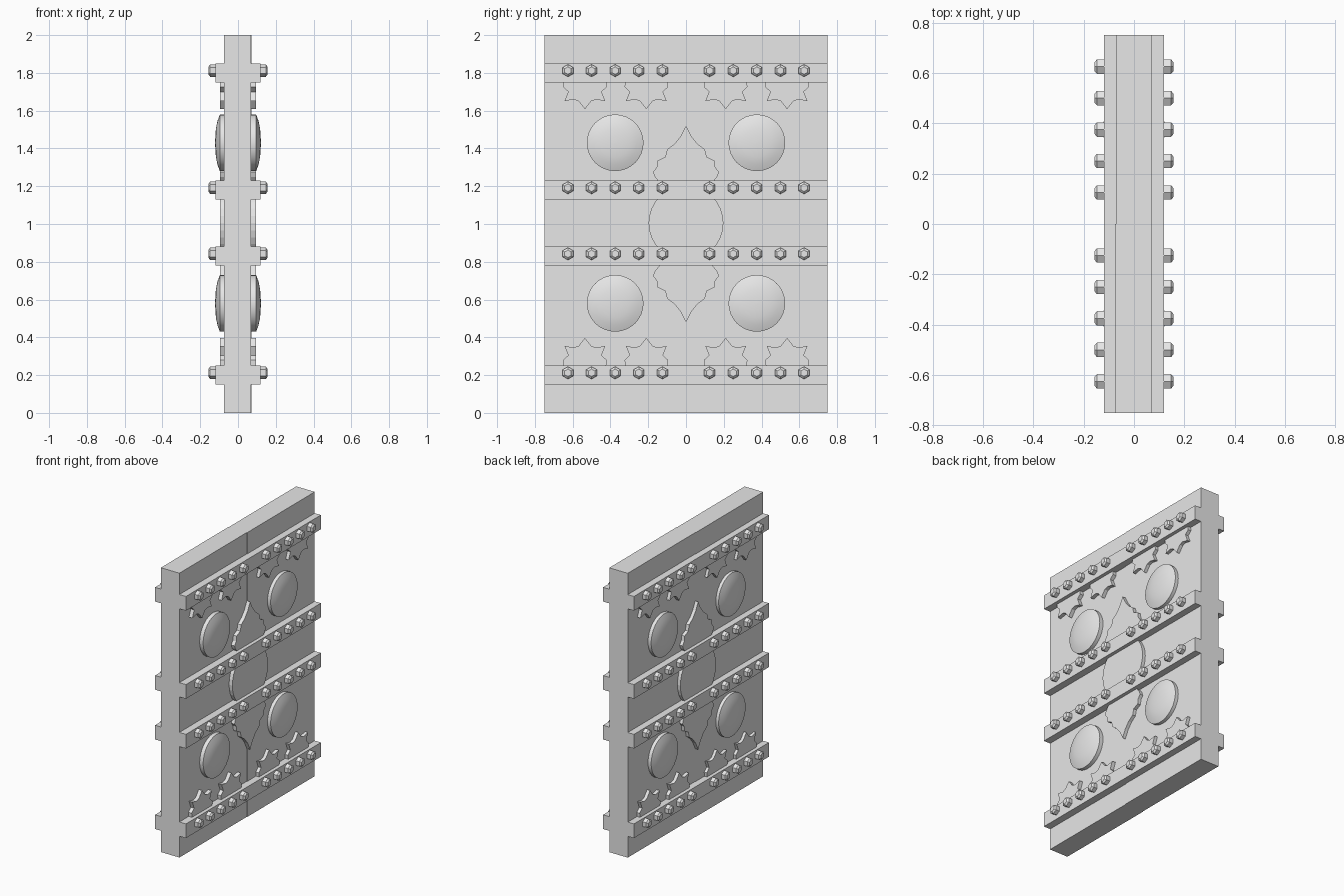
import bpy, bmesh, math
from mathutils import Vector

if "Cube" in bpy.data.objects:
    bpy.data.objects.remove(bpy.data.objects["Cube"])

grey = bpy.data.materials.new("plain_grey")
grey.use_nodes = True
COLOUR = (0.8, 0.8, 0.8, 1)
grey.diffuse_color = COLOUR
grey.node_tree.nodes["Principled BSDF"].inputs["Base Color"].default_value = COLOUR

FACE = 0.072     # half thickness of the slab
RELIEF = 0.095   # height of the flat ornaments


def finish(name, bm, smooth=False):
    bmesh.ops.recalc_face_normals(bm, faces=bm.faces[:])
    mesh = bpy.data.meshes.new(name)
    bm.to_mesh(mesh)
    bm.free()
    mesh.materials.append(grey)
    ob = bpy.data.objects.new(name, mesh)
    bpy.context.collection.objects.link(ob)
    if smooth:
        bpy.ops.object.select_all(action="DESELECT")
        ob.select_set(True)
        bpy.context.view_layer.objects.active = ob
        bpy.ops.object.shade_smooth_by_angle(angle=math.radians(30))
    return ob


def box(name, lo, hi):
    bm = bmesh.new()
    bmesh.ops.create_cube(bm, size=1)
    lo, hi = Vector(lo), Vector(hi)
    for v in bm.verts:
        v.co = (lo + hi) / 2 + v.co * (hi - lo)
    return finish(name, bm)


def plate(name, outline, side):
    """Extrude a (y, z) outline out of one face of the slab."""
    bm = bmesh.new()
    face = bm.faces.new([bm.verts.new((side * FACE * 0.9, y, z)) for y, z in outline])
    out = bmesh.ops.extrude_face_region(bm, geom=[face])["geom"]
    for v in out:
        if isinstance(v, bmesh.types.BMVert):
            v.co.x = side * RELIEF
    return finish(name, bm)


def turned(name, profile, sides, y, z, side, smooth=False):
    """Stack of (radius, x) rings, capped at both ends."""
    bm = bmesh.new()
    rings = []
    for r, x in profile:
        angles = [math.tau * i / sides for i in range(sides)]
        rings.append([bm.verts.new((side * x, y + r * math.sin(a), z + r * math.cos(a)))
                      for a in angles])
    for a, b in zip(rings, rings[1:]):
        for i in range(sides):
            j = (i + 1) % sides
            bm.faces.new((a[i], a[j], b[j], b[i]))
    bm.faces.new(rings[0])
    bm.faces.new(rings[-1])
    return finish(name, bm, smooth)


# Two door leaves, one set back very slightly
box("front_leaf", (-FACE - 0.003, -0.75, 0), (FACE - 0.003, 0, 2))
box("back_leaf", (-FACE, 0, 0), (FACE, 0.75, 2))

# Profiles
BOLT = [(0.033, 0.11), (0.033, 0.147), (0.02, 0.157)]
BOSS = [(0.15, 0.06), (0.15, 0.096), (0.115, 0.109), (0.075, 0.117), (0.035, 0.12), (0.005, 0.121)]
HALF_STAR = [(0.112, -0.01), (0.115, 0.025), (0.088, 0.05), (0.108, 0.1),
             (0.06, 0.09), (0.033, 0.1)]
HALF_FINIAL = [(0.14, 0.22), (0.165, 0.25), (0.174, 0.275), (0.155, 0.3), (0.15, 0.335),
               (0.11, 0.355), (0.1, 0.395), (0.06, 0.425), (0.028, 0.465)]


def mirrored(half, tip):
    return half + [(0, tip)] + [(-y, z) for y, z in reversed(half)]


for side, tag in ((1, "left"), (-1, "right")):
    # Iron bands with hexagonal bolts
    for band, z in enumerate((0.2, 0.83, 1.18, 1.8)):
        x0, x1 = sorted((side * 0.05, side * 0.12))
        box(f"{tag}_band_{band}", (x0, -0.75, z - 0.05), (x1, 0.75, z + 0.05))
        for n in range(1, 6):
            for d in (-1, 1):
                turned(f"{tag}_bolt", BOLT, 6, d * n * 0.125, z + 0.012, side)

    # Round domed bosses
    for z in (0.58, 1.43):
        for y in (-0.375, 0.375):
            turned(f"{tag}_boss", BOSS, 32, y, z, side, True)

    # Central roundel
    turned(f"{tag}_roundel", [(0.198, 0.06), (0.198, RELIEF)], 32, 0, 1.005, side)

    # Finials and half stars, upright and upside down
    for up in (1, -1):
        plate(f"{tag}_finial", [(y, 1 + up * z) for y, z in mirrored(HALF_FINIAL, 0.52)], side)
        root = 0.255 if up == 1 else 1.75
        for c in (-0.535, -0.21, 0.21, 0.535):
            plate(f"{tag}_half_star",
                  [(c + y, root + up * z) for y, z in mirrored(HALF_STAR, 0.142)], side)
